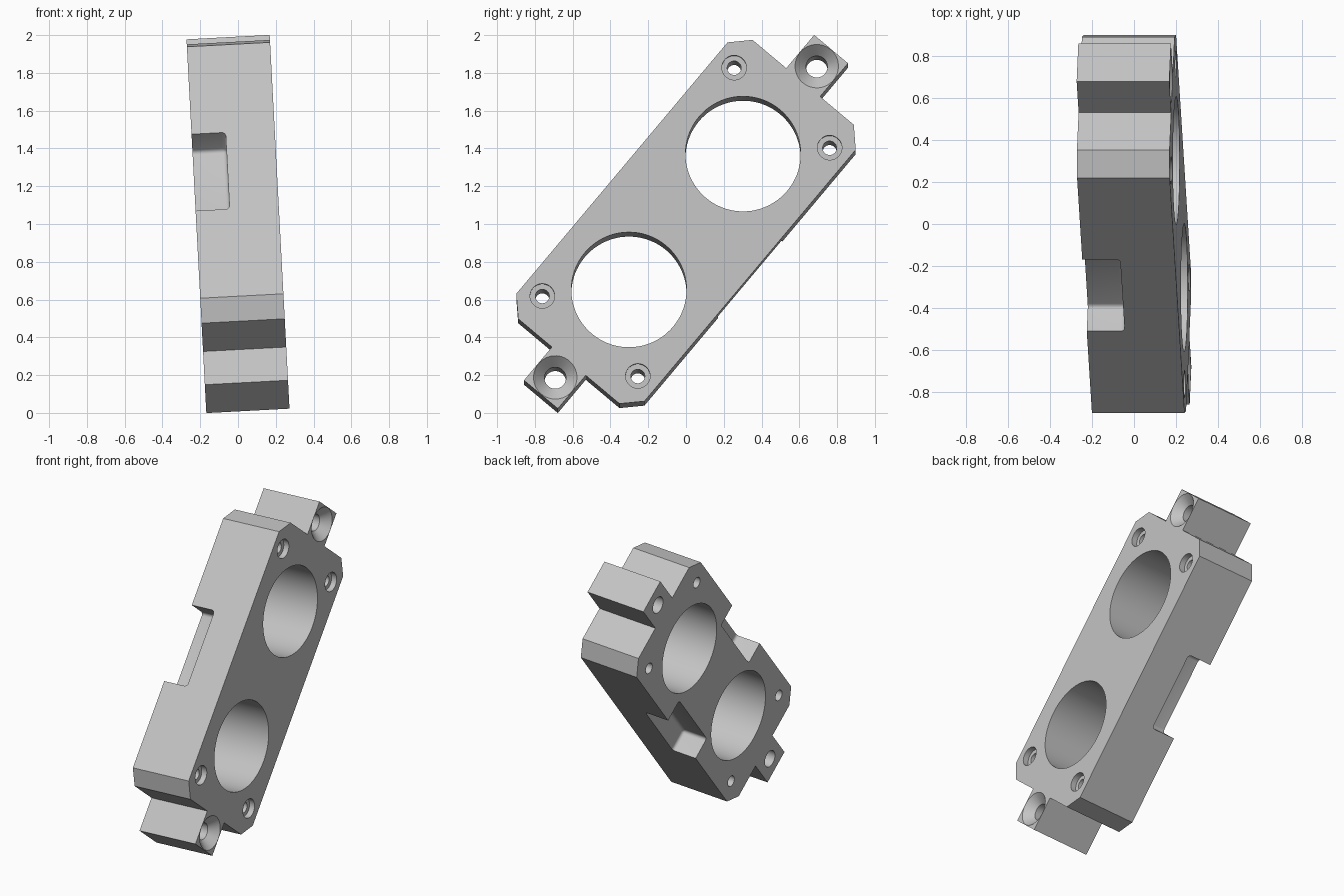
import bpy, bmesh, math
from mathutils import Matrix, Vector

if "Cube" in bpy.data.objects:
    bpy.data.objects.remove(bpy.data.objects["Cube"])

H = 0.2205            # half thickness
TILT = 0.053          # lean of the plate
ANGLE = math.radians(50)

grey = bpy.data.materials.new("grey metal")
grey.diffuse_color = (0.55, 0.55, 0.55, 1)
grey.use_nodes = True
grey.node_tree.nodes["Principled BSDF"].inputs["Base Color"].default_value = grey.diffuse_color


def make_object(name, bm):
    bmesh.ops.recalc_face_normals(bm, faces=bm.faces)
    mesh = bpy.data.meshes.new(name)
    bm.to_mesh(mesh)
    bm.free()
    obj = bpy.data.objects.new(name, mesh)
    mesh.materials.append(grey)
    bpy.context.collection.objects.link(obj)
    return obj


def lathe(name, x, y, profile, segments):
    """Closed solid of revolution about local z from (radius, z) pairs."""
    bm = bmesh.new()
    rings = []
    for r, z in profile:
        rings.append([bm.verts.new((x + r * math.cos(2 * math.pi * i / segments),
                                    y + r * math.sin(2 * math.pi * i / segments), z))
                      for i in range(segments)])
    for a, b in zip(rings, rings[1:]):
        for i in range(segments):
            j = (i + 1) % segments
            bm.faces.new((a[i], a[j], b[j], b[i]))
    bm.faces.new(rings[0])
    bm.faces.new(rings[-1])
    return make_object(name, bm)


def rounded_box(name, lo, hi, radius):
    bm = bmesh.new()
    lo, hi = Vector(lo), Vector(hi)
    bmesh.ops.create_cube(bm, size=1, matrix=Matrix.Translation((lo + hi) / 2)
                          @ Matrix.Diagonal((*(hi - lo), 1)))
    bmesh.ops.bevel(bm, geom=bm.edges[:], offset=radius, segments=4,
                    profile=0.5, affect='EDGES')
    return make_object(name, bm)


# Plate outline with chamfered corners and an ear at each end
half = [(0.87, -0.443), (0.965, -0.35), (0.965, -0.117), (1.195, -0.117),
        (1.195, 0.117), (0.965, 0.117), (0.965, 0.35), (0.87, 0.443)]
outline = half + [(-x, -y) for x, y in half]
bm = bmesh.new()
face = bm.faces.new([bm.verts.new((x, y, -H)) for x, y in outline])
top = bmesh.ops.extrude_face_region(bm, geom=[face])
bmesh.ops.translate(bm, vec=(0, 0, 2 * H),
                    verts=[g for g in top["geom"] if isinstance(g, bmesh.types.BMVert)])
plate = make_object("mounting_plate", bm)

cutters = []
for s in (-1, 1):
    # Large bores
    cutters.append(lathe("bore_cutter", s * 0.47, 0, [(0.305, -0.4), (0.305, 0.4)], 96))
    # Countersunk ear holes
    cutters.append(lathe("ear_hole_cutter", s * 1.077, 0,
                         [(0.057, -0.4), (0.057, H - 0.058), (0.115, H), (0.115, 0.4)], 48))
    # Counterbored corner holes
    for t in (-1, 1):
        cutters.append(lathe("corner_hole_cutter", s * 0.79, t * 0.33,
                             [(0.037, -0.4), (0.037, H - 0.04), (0.065, H - 0.04), (0.065, 0.4)], 40))
    # Side pockets on the rear face
    y0, y1 = sorted((s * 0.29, s * 0.6))
    cutters.append(rounded_box("pocket_cutter", (-0.265, y0, -0.4), (0.265, y1, -0.04), 0.022))

bpy.context.view_layer.objects.active = plate
plate.select_set(True)
for c in cutters:
    mod = plate.modifiers.new("cut", 'BOOLEAN')
    mod.operation = 'DIFFERENCE'
    mod.solver = 'EXACT'
    mod.object = c
    bpy.ops.object.modifier_apply(modifier=mod.name)
for c in cutters:
    bpy.data.objects.remove(c)

bpy.ops.object.select_all(action='DESELECT')
plate.select_set(True)
bpy.ops.object.shade_smooth_by_angle(angle=math.radians(30))

# Stand the plate up: long axis leaning in the yz plane, face towards +x
ca, sa, ct, st = math.cos(ANGLE), math.sin(ANGLE), math.cos(TILT), math.sin(TILT)
plate.matrix_world = Matrix(((-st * sa, -st * ca, ct, 0),
                             (ca, -sa, 0, 0),
                             (ct * sa, ct * ca, st, 1),
                             (0, 0, 0, 1)))
